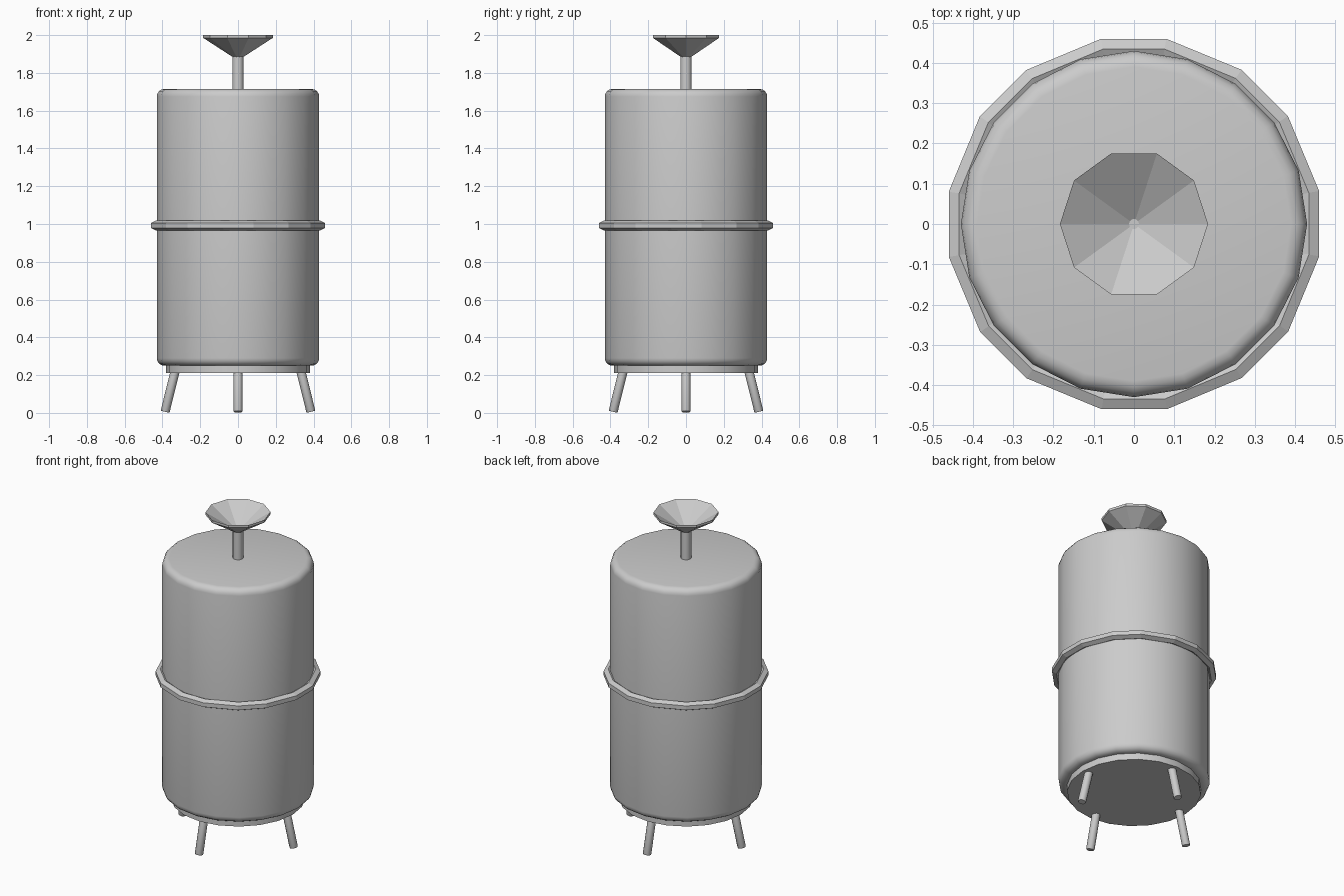
import bpy, math
from mathutils import Vector

if "Cube" in bpy.data.objects:
    bpy.data.objects.remove(bpy.data.objects["Cube"])


def lathe(name, profile, angles, closed=False, smooth=None):
    """Revolve (radius, z) points around z; zero radius becomes a pole."""
    verts, rows, faces = [], [], []
    n = len(angles)
    for r, z in profile:
        if r == 0:
            rows.append([len(verts)] * n)
            verts.append((0, 0, z))
        else:
            rows.append(list(range(len(verts), len(verts) + n)))
            verts += [(r * math.cos(a), r * math.sin(a), z) for a in angles]
    pairs = list(zip(rows, rows[1:] + rows[:1]))
    if not closed:
        pairs.pop()
        for row, flip in ((rows[0], True), (rows[-1], False)):
            if row[0] != row[1]:
                faces.append(row[::-1] if flip else row)
    for lo, hi in pairs:
        for i in range(n):
            j = (i + 1) % n
            f = [lo[i], lo[j], hi[j], hi[i]]
            faces.append(list(dict.fromkeys(f)))
    mesh = bpy.data.meshes.new(name)
    mesh.from_pydata(verts, [], faces)
    obj = bpy.data.objects.new(name, mesh)
    bpy.context.collection.objects.link(obj)
    if smooth:
        shade(obj, smooth)
    return obj


def shade(obj, degrees):
    bpy.ops.object.select_all(action='DESELECT')
    obj.select_set(True)
    bpy.context.view_layer.objects.active = obj
    bpy.ops.object.shade_smooth_by_angle(angle=math.radians(degrees))


def steps(n):
    return [2 * math.pi * i / n for i in range(n)]


# Tank body with rounded rims
R, B, Z0, Z1 = 0.43, 0.04, 0.25, 1.715
arc = [math.radians(22.5 * i) for i in range(5)]
profile = [(R - B + B * math.sin(a), Z0 + B - B * math.cos(a)) for a in arc]
profile += [(R - B + B * math.cos(a), Z1 - B + B * math.sin(a)) for a in arc]
lathe("tank_body", profile, steps(20), smooth=40)

# Base plate under the tank
lathe("base_plate", [(0.38, 0.21), (0.38, 0.26)], steps(20), smooth=40)

# Faceted hoop with a six-sided section
hoop_angles = [math.radians(q * 45 + d) for q in range(8) for d in (10.1, 35.1)]
section = [(0.441 + 0.03 * math.sin(a), 0.992 - 0.026 * math.cos(a)) for a in steps(6)]
lathe("hoop", section, hoop_angles, closed=True)

# Filler pipe
lathe("filler_pipe", [(0.03, 1.70), (0.03, 1.89)], steps(12), smooth=40)

# Open funnel
lathe("funnel", [(0, 1.866), (0.184, 1.985), (0.184, 2.0), (0, 1.882)], steps(10))

# Four splayed legs
top, foot = Vector((0.332, 0, 0.225)), Vector((0.386, 0, 0.006))
axis = top - foot
for i, name in enumerate(("right_leg", "back_leg", "left_leg", "front_leg")):
    leg = lathe(name, [(0.021, 0), (0.024, 0.005), (0.024, axis.length)], steps(12), smooth=40)
    leg.data.transform(axis.to_track_quat('Z', 'Y').to_matrix().to_4x4())
    leg.location = (foot.x * math.cos(i * math.pi / 2), foot.x * math.sin(i * math.pi / 2), foot.z)
    leg.rotation_euler.z = i * math.pi / 2
